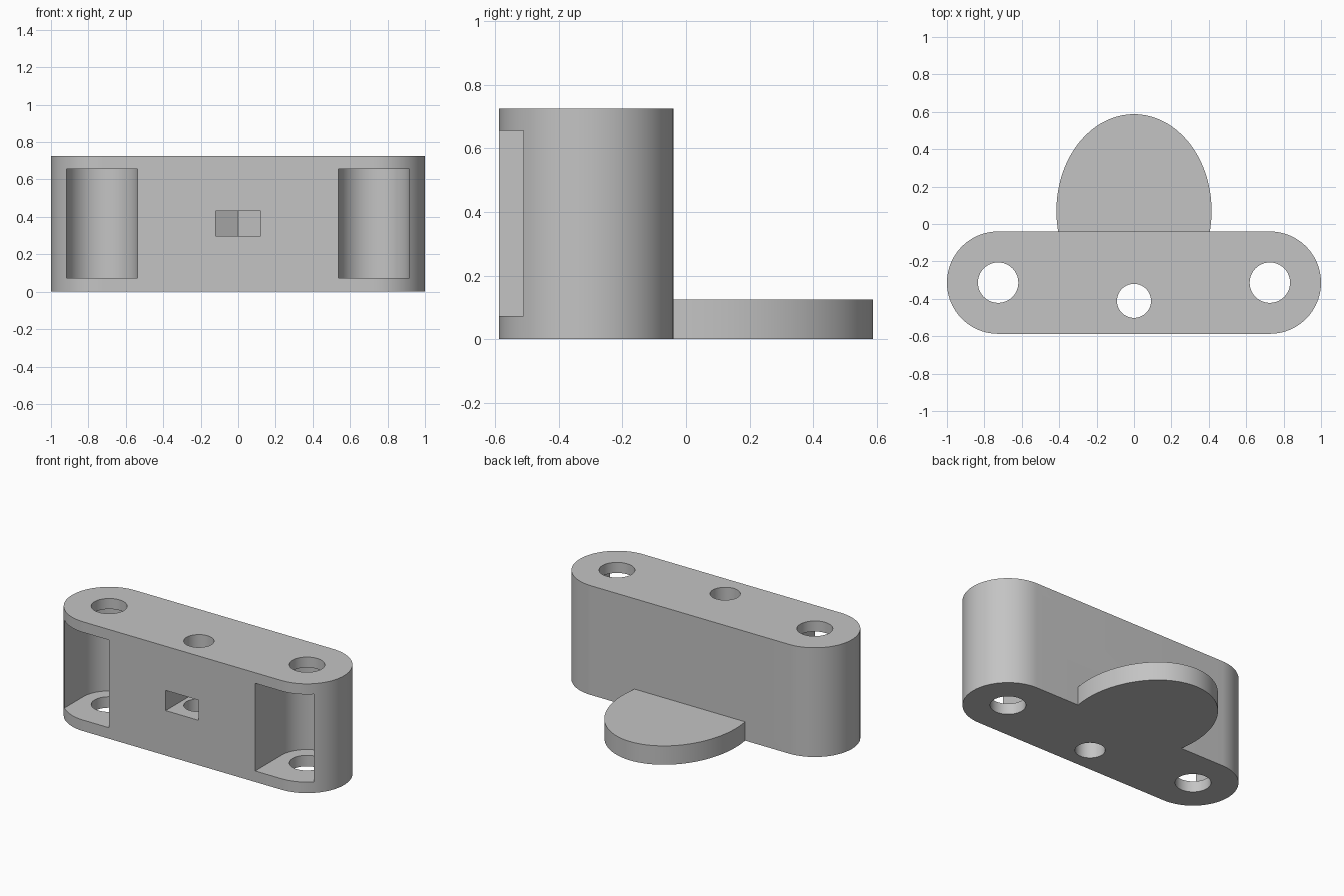
import bpy, bmesh
from math import sin, cos, pi, radians

cube = bpy.data.objects.get("Cube")
if cube:
    bpy.data.objects.remove(cube, do_unlink=True)

gray = bpy.data.materials.new("plain gray")
gray.use_nodes = True
gray.diffuse_color = (0.55, 0.55, 0.55, 1)
gray.node_tree.nodes["Principled BSDF"].inputs["Base Color"].default_value = (0.55, 0.55, 0.55, 1)

HEIGHT = 0.725
MID_Y = -0.3135      # centre line of the block
END_R = 0.2735       # radius of the rounded ends
PIN_X = 1 - END_R    # centres of the rounded ends


def arc(cx, cy, rx, ry, start, end, n):
    """Points along an elliptical arc, angles in degrees."""
    steps = [radians(start + (end - start) * i / n) for i in range(n + 1)]
    return [(cx + rx * cos(a), cy + ry * sin(a)) for a in steps]


def prism(name, outline, z0, z1):
    """Extrude a flat outline from z0 to z1."""
    bm = bmesh.new()
    face = bm.faces.new([bm.verts.new((x, y, z0)) for x, y in outline])
    ext = bmesh.ops.extrude_face_region(bm, geom=[face])
    tops = [v for v in ext["geom"] if isinstance(v, bmesh.types.BMVert)]
    bmesh.ops.translate(bm, verts=tops, vec=(0, 0, z1 - z0))
    bmesh.ops.recalc_face_normals(bm, faces=bm.faces)
    mesh = bpy.data.meshes.new(name)
    bm.to_mesh(mesh)
    bm.free()
    mesh.materials.append(gray)
    obj = bpy.data.objects.new(name, mesh)
    bpy.context.collection.objects.link(obj)
    return obj


def combine(target, tool, operation):
    """Apply a boolean and discard the tool object."""
    tool.hide_render = True
    mod = target.modifiers.new("boolean", "BOOLEAN")
    mod.operation, mod.solver, mod.object = operation, "EXACT", tool
    bpy.context.view_layer.objects.active = target
    bpy.ops.object.modifier_apply(modifier=mod.name)
    bpy.data.objects.remove(tool, do_unlink=True)


def drill(target, x, y, r):
    hole = prism("hole_cutter", arc(x, y, r, r, 0, 360, 64)[:-1], -0.1, HEIGHT + 0.1)
    combine(target, hole, "DIFFERENCE")


# Block with rounded ends
block = prism("mounting_block",
              arc(PIN_X, MID_Y, END_R, END_R, -90, 90, 48)
              + arc(-PIN_X, MID_Y, END_R, END_R, 90, 270, 48), 0, HEIGHT)

# Elliptical foot, running a little way into the block
foot = prism("foot", arc(0, 0.07, 0.415, 0.5175, -25, 205, 80), 0, 0.125)
combine(block, foot, "UNION")

# Round-backed pockets open to the front, with pin holes through them
for side in (-1, 1):
    x, r = side * PIN_X, 0.19
    outline = arc(x, MID_Y, r, r, 0, 180, 48) + [(x - r, -1), (x + r, -1)]
    combine(block, prism("pocket_cutter", outline, 0.073, 0.655), "DIFFERENCE")
    drill(block, x, MID_Y, 0.108)

# Nut slot with a hexagonal back, and the bolt hole through it
bolt_y, flat = -0.411, 0.12
corner = flat / cos(pi / 6)
slot = arc(0, bolt_y, corner, corner, 30, 150, 2) + [(-flat, -1), (flat, -1)]
combine(block, prism("nut_slot_cutter", slot, 0.298, 0.432), "DIFFERENCE")
drill(block, 0, bolt_y, 0.091)

# Smooth curves, sharp edges
bpy.ops.object.select_all(action="DESELECT")
block.select_set(True)
bpy.context.view_layer.objects.active = block
bpy.ops.object.shade_smooth_by_angle(angle=radians(30))
